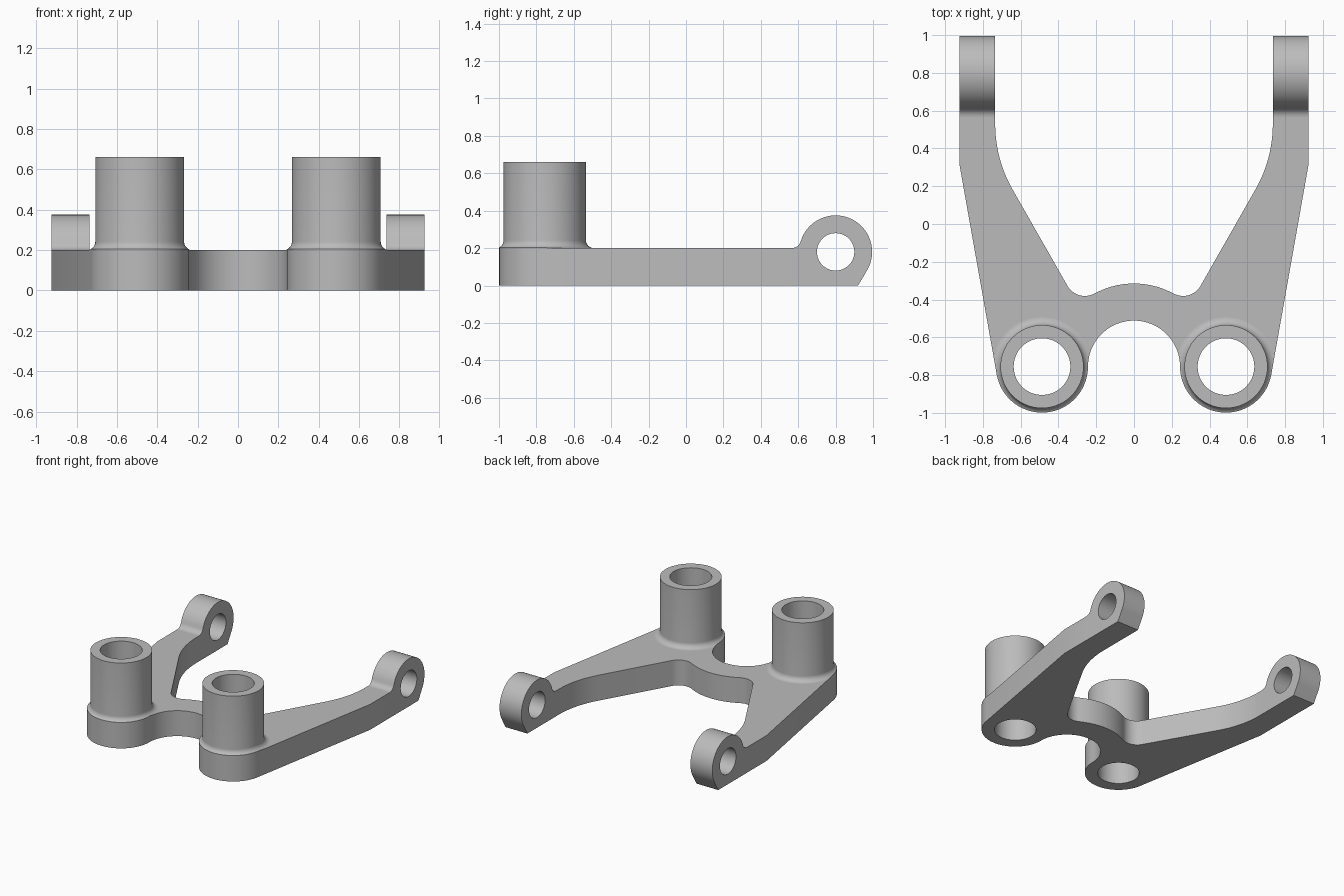
import bpy, bmesh
from math import sin, cos, radians
from mathutils import Matrix

if "Cube" in bpy.data.objects:
    bpy.data.objects.remove(bpy.data.objects["Cube"])

grey = bpy.data.materials.new("plain grey")
grey.use_nodes = True
colour = (0.5, 0.5, 0.5, 1)
grey.diffuse_color = colour
grey.node_tree.nodes["Principled BSDF"].inputs["Base Color"].default_value = colour


def arc(cx, cy, r, start, end, n):
    """Points along an arc, angles in degrees."""
    angles = [radians(start + (end - start) * i / n) for i in range(n + 1)]
    return [(cx + r * cos(a), cy + r * sin(a)) for a in angles]


def circle(cx, cy, r, n=64):
    return arc(cx, cy, r, 0, 360, n)[:-1]


def make_object(name, bm):
    bmesh.ops.recalc_face_normals(bm, faces=bm.faces)
    mesh = bpy.data.meshes.new(name)
    bm.to_mesh(mesh)
    bm.free()
    mesh.materials.append(grey)
    obj = bpy.data.objects.new(name, mesh)
    bpy.context.collection.objects.link(obj)
    return obj


def activate(obj):
    bpy.ops.object.select_all(action='DESELECT')
    obj.select_set(True)
    bpy.context.view_layer.objects.active = obj


def smooth(obj):
    activate(obj)
    bpy.ops.object.shade_smooth_by_angle(angle=radians(25))


def prism(name, loops, low, high, matrix=Matrix()):
    """Extrude an outline with holes along its normal, then place it."""
    bm = bmesh.new()
    for loop in loops:
        verts = [bm.verts.new((u, v, low)) for u, v in loop]
        for a, b in zip(verts, verts[1:] + verts[:1]):
            bm.edges.new((a, b))
    bmesh.ops.triangle_fill(bm, edges=bm.edges[:], use_beauty=True, normal=(0, 0, 1))
    grown = bmesh.ops.extrude_face_region(bm, geom=bm.faces[:], use_keep_orig=True)
    top = [g for g in grown["geom"] if isinstance(g, bmesh.types.BMVert)]
    bmesh.ops.translate(bm, verts=top, vec=(0, 0, high - low))
    bm.transform(matrix)
    return make_object(name, bm)


def lathe(name, profile, x, y, n=64):
    """Revolve a closed (radius, height) profile about a vertical axis."""
    bm = bmesh.new()
    rings = []
    for i in range(n):
        a = radians(360 * i / n)
        rings.append([bm.verts.new((x + r * cos(a), y + r * sin(a), z)) for r, z in profile])
    for i in range(n):
        p, q = rings[i], rings[(i + 1) % n]
        for j in range(len(profile)):
            k = (j + 1) % len(profile)
            bm.faces.new((p[j], q[j], q[k], p[k]))
    return make_object(name, bm)


THICK, BOSS_X, BOSS_Y, BORE = 0.2, 0.487, -0.755, 0.15
ARM_IN, ARM_OUT, LUG_START = 0.735, 0.925, 0.565

# Half outline of the forked plate, from the front middle round to the rear middle
half = arc(0, -0.755, 0.2435, 90, 0, 20)
half += arc(BOSS_X, BOSS_Y, 0.2435, 180, 350, 40)[1:]
half += [(ARM_OUT, 0.32), (ARM_OUT, LUG_START), (ARM_IN, LUG_START)]
half += arc(0.035, 0.53, 0.7, 0, -30, 12)
half += arc(0.26, -0.275, 0.106, -30, -118.7, 14)
half += arc(0, -0.75, 0.435, 61.3, 90, 10)[1:]
outline = half + [(-x, y) for x, y in reversed(half[1:-1])]

# Plate with a bore under each boss
bores = [circle(s * BOSS_X, BOSS_Y, BORE) for s in (1, -1)]
plate = prism("forked_plate", [outline] + bores, 0, THICK)
smooth(plate)

# Tubular bosses with a filleted foot, trimmed to the plate outline
trim = prism("trim_helper", [outline], -0.5, 1.5)
trim.hide_render = True
foot = arc(0.262, THICK + 0.042, 0.042, 270, 180, 8)
for side, s in (("left", 1), ("right", -1)):
    boss = lathe(side + "_boss", [(BORE, THICK)] + foot + [(0.22, 0.66), (BORE, 0.66)],
                 s * BOSS_X, BOSS_Y)
    cut = boss.modifiers.new("trim", 'BOOLEAN')
    cut.operation = 'INTERSECT'
    cut.solver = 'EXACT'
    cut.object = trim
    activate(boss)
    bpy.ops.object.modifier_apply(modifier="trim")
    smooth(boss)
bpy.data.objects.remove(trim)

# Pivot lugs at the arm ends: side profile in y, z extruded along x
side_profile = [(LUG_START, 0), (0.92, 0)]
side_profile += arc(0.8, 0.18, 0.195, -30.7, 163.4, 44)
side_profile += arc(0.565, 0.25, 0.05, -16.6, -90, 8)[1:]
to_side = Matrix(((0, 0, 1, 0), (1, 0, 0, 0), (0, 1, 0, 0), (0, 0, 0, 1)))
for side, low, high in (("left", ARM_IN, ARM_OUT), ("right", -ARM_OUT, -ARM_IN)):
    lug = prism(side + "_pivot_lug", [side_profile, circle(0.8, 0.18, 0.1, 48)],
                low, high, to_side)
    smooth(lug)
